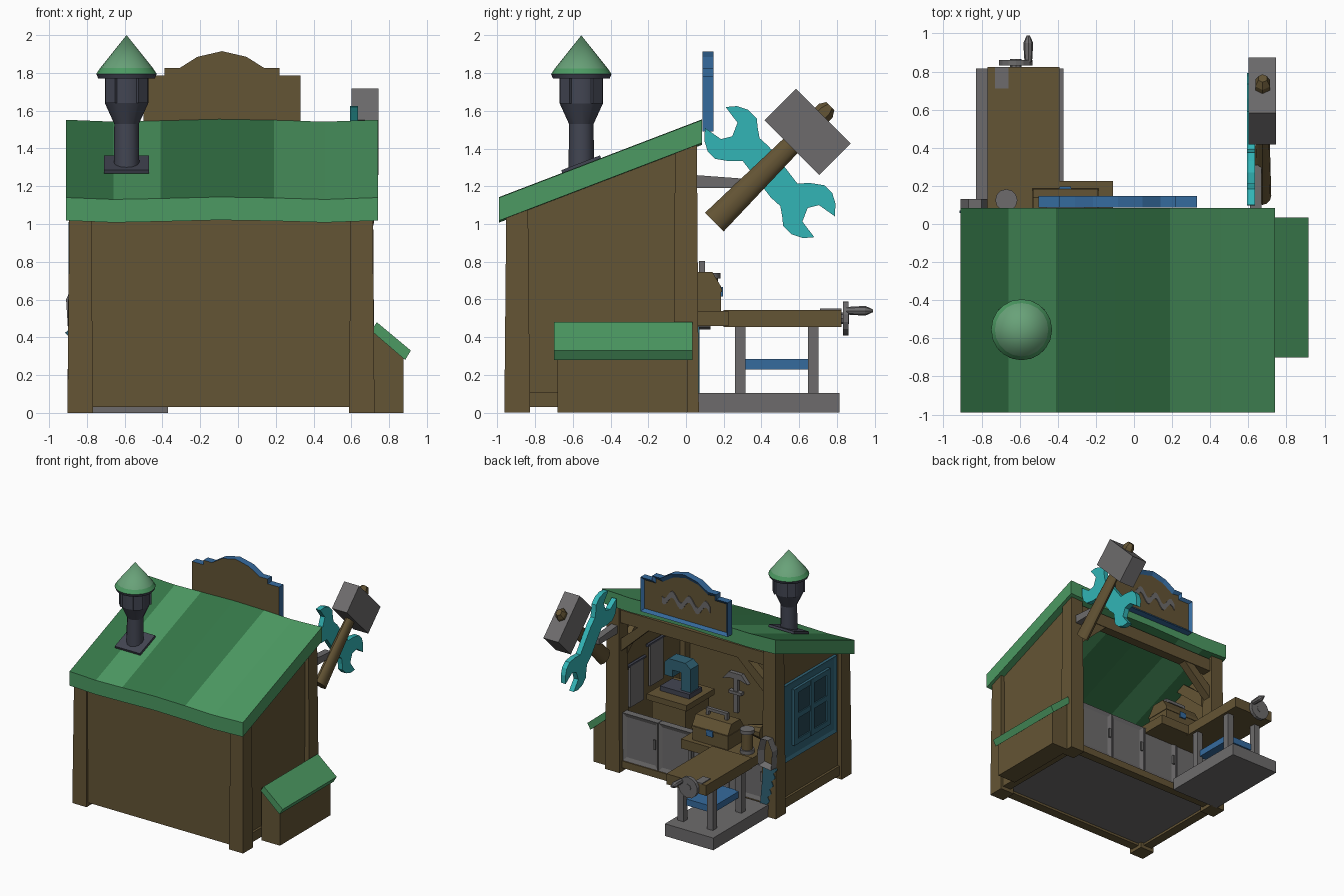
import bpy, bmesh, math
from mathutils import Vector, Matrix

cube = bpy.data.objects.get("Cube")
if cube:
    bpy.data.objects.remove(cube)


def material(name, r, g, b):
    m = bpy.data.materials.new(name)
    m.use_nodes = True
    m.diffuse_color = (r, g, b, 1)
    m.node_tree.nodes["Principled BSDF"].inputs["Base Color"].default_value = (r, g, b, 1)
    return m


WOOD = material("brown wood", .127, .089, .035)
GREEN = material("roof green", .072, .32, .122)
DARKGREEN = material("dark roof green", .036, .185, .065)
PALE = material("pale green", .14, .36, .19)
GRAY = material("gray metal", .153, .148, .15)
IRON = material("dark iron", .055, .06, .085)
BLUE = material("sign blue", .036, .145, .34)
TEAL = material("bright teal", .032, .46, .47)
STEEL = material("window blue", .03, .125, .18)
GLASS = material("dark window glass", .018, .06, .085)


def finish(name, bm, *mats):
    bmesh.ops.recalc_face_normals(bm, faces=bm.faces)
    me = bpy.data.meshes.new(name)
    bm.to_mesh(me)
    bm.free()
    for m in mats:
        me.materials.append(m)
    ob = bpy.data.objects.new(name, me)
    bpy.context.collection.objects.link(ob)
    return ob


def box(name, x, y, z, mat, taper=0, rot=None):
    """Box from three (low, high) ranges; taper shrinks the top, rot turns it about its centre."""
    bm = bmesh.new()
    bmesh.ops.create_cube(bm, size=1)
    mid = Vector([(a + b) / 2 for a, b in (x, y, z)])
    for v in bm.verts:
        k = 1 - taper if v.co.z > 0 else 1
        v.co = Vector((v.co.x * (x[1] - x[0]) * k, v.co.y * (y[1] - y[0]) * k, v.co.z * (z[1] - z[0])))
        if rot:
            v.co = rot @ v.co
        v.co += mid
    return finish(name, bm, mat)


def prism(name, pts, axis, lo, hi, *mats):
    """Outline in the other two axes, pushed along the given axis."""
    bm = bmesh.new()
    i = "xyz".index(axis)
    rings = []
    for t in (lo, hi):
        rings.append([bm.verts.new(p[:i] + (t,) + p[i:]) for p in pts])
    a, b = rings
    bm.faces.new(a)
    bm.faces.new(b)
    for k in range(len(a)):
        j = (k + 1) % len(a)
        bm.faces.new((a[k], a[j], b[j], b[k]))
    return finish(name, bm, *mats)


def rod(name, p0, p1, r0, r1, n, mat, smooth=False, flat=1):
    p0, p1 = Vector(p0), Vector(p1)
    d = p1 - p0
    turn = d.to_track_quat("Z", "Y").to_matrix().to_4x4()
    bm = bmesh.new()
    bmesh.ops.create_cone(bm, cap_ends=True, segments=n, radius1=r0, radius2=r1, depth=d.length,
                          matrix=Matrix.Translation((p0 + p1) / 2) @ turn)
    for v in bm.verts:
        v.co.x = p0.x + (v.co.x - p0.x) * flat
    bmesh.ops.remove_doubles(bm, verts=bm.verts, dist=1e-5)
    ob = finish(name, bm, mat)
    if smooth:
        bpy.ops.object.select_all(action="DESELECT")
        ob.select_set(True)
        bpy.context.view_layer.objects.active = ob
        bpy.ops.object.shade_smooth_by_angle(angle=math.radians(40))
    return ob


def sink(ob, axis, sign, width, depth, slot=0):
    """Inset and push in the face that looks along the axis."""
    bm = bmesh.new()
    bm.from_mesh(ob.data)
    face = [f for f in bm.faces if f.normal[axis] * sign > .9]
    bmesh.ops.inset_region(bm, faces=face, thickness=width, depth=-depth)
    for f in face:
        f.material_index = slot
    bm.to_mesh(ob.data)
    bm.free()


SLOPE = .383


def under(y):
    return 1.03 + (y + .99) * SLOPE


# Corner posts
for side, x in (("right", -.835), ("left", .655)):
    for end, y in (("front", -.895), ("back", 0)):
        box(f"{side}_{end}_post", (x - .068, x + .068), (y - .068, y + .068), (0, under(y) + .01), WOOD, .15)

# Walls, sills and floor
for name, x in (("right", -.86), ("left", .64)):
    prism(f"{name}_wall", [(-.9, .05), (0, .05), (0, under(0)), (-.9, under(-.9))], "x", x, x + .04, WOOD)
    box(f"{name}_sill", (x - .02, x + .06), (-.9, 0), (.03, .11), WOOD)
box("front_wall", (-.84, .66), (-.94, -.9), (.03, under(-.93)), WOOD)
box("front_sill", (-.84, .66), (-.935, -.86), (.03, .11), WOOD)
box("back_sill", (-.84, .66), (-.04, .03), (.03, .09), WOOD)
box("floor", (-.84, .66), (-.9, 0), (.05, .09), GRAY)

# Top beam and diagonal braces in the opening
box("back_beam", (-.84, .66), (-.04, .04), (1.28, 1.39), WOOD)
for name, x, s in (("right", -.79, 1), ("left", .61, -1)):
    prism(f"{name}_brace", [(x, 1.02), (x, 1.13), (x + s * .2, 1.3), (x + s * .3, 1.3)], "y", -.035, .035, WOOD)
    prism(f"{name}_side_brace", [(-.05, .98), (-.05, 1.1), (-.28, 1.29), (-.36, 1.25)], "x", x - .02, x + .03, WOOD)

# Wavy striped roof
ridge = [(-.91, 1.14), (-.66, 1.13), (-.41, 1.135), (-.1, 1.143), (.19, 1.138), (.46, 1.13), (.74, 1.14)]
roof = prism("roof", ridge + [(x, z - .122) for x, z in reversed(ridge)], "y", -.99, .085, GREEN, DARKGREEN)
for v in roof.data.vertices:
    v.co.z += (v.co.y + .99) * SLOPE
for f in roof.data.polygons:
    if abs(f.normal.z) > .5 and (f.center.x < -.66 or -.41 < f.center.x < .19):
        f.material_index = 1

# Chimney
cx, cy = -.59, -.555
box("chimney_plate", (cx - .12, cx + .12), (cy - .11, cy + .11), (1.305, 1.325), IRON,
    rot=Matrix.Rotation(math.atan(SLOPE), 3, "X"))
for name, z0, z1, r0, r1, n, m in (
        ("chimney_pipe", 1.27, 1.53, .068, .065, 12, IRON), ("chimney_flare", 1.53, 1.64, .065, .115, 12, IRON),
        ("chimney_drum", 1.64, 1.78, .115, .115, 12, IRON), ("chimney_disc", 1.77, 1.795, .15, .16, 16, IRON),
        ("cap_rim", 1.795, 1.825, .16, .14, 20, GREEN), ("cap_cone", 1.825, 2, .14, 0, 20, PALE)):
    rod(name, (cx, cy, z0), (cx, cy, z1), r0, r1, n, m, True)
for k in range(4):
    a = math.pi / 4 + k * math.pi / 2
    px, py = cx + .108 * math.cos(a), cy + .108 * math.sin(a)
    box(f"drum_vent_{k + 1}", (px - .015, px + .015), (py - .035, py + .035), (1.64, 1.77), IRON,
        rot=Matrix.Rotation(a, 3, "Z"))

# Sign with blue frame and a wavy ornament
half = [(.415, 1.49), (.415, 1.785), (.305, 1.785), (.305, 1.825), (.225, 1.825), (.13, 1.885)]
outline = [(x - .085, z) for x, z in half] + [(-.085, 1.915)] + [(-.085 - x, z) for x, z in reversed(half)]
sign = prism("sign", outline, "y", .087, .147, BLUE, WOOD)
for f in sign.data.polygons:
    f.material_index = int(f.normal.y < -.9)
sink(sign, 1, 1, .035, .02, 1)
wave = [(-.32 + k * .019, 1.64 + .04 * math.sin(k * .75)) for k in range(25)]
prism("sign_ornament", wave + [(x, z + .055) for x, z in reversed(wave)], "y", .126, .134, GRAY)

# Window on the right wall
pane = box("window_panel", (-.885, -.85), (-.79, -.07), (.42, 1.08), STEEL)
sink(pane, 0, -1, .04, .012)
box("window_glass", (-.885, -.86), (-.66, -.22), (.55, .99), GLASS)
for y in (-.66, -.44, -.22):
    box("window_upright", (-.897, -.87), (y - .025, y + .025), (.53, 1.01), STEEL)
for z in (.55, .77, .99):
    box("window_crossbar", (-.895, -.87), (-.68, -.2), (z - .022, z + .022), STEEL)

# Side chest with slanted lid
prism("side_chest", [(.7, 0), (.875, 0), (.875, .31), (.7, .45)], "y", -.68, .01, WOOD)
prism("chest_lid", [(.735, .48), (.915, .33), (.885, .28), (.705, .435)], "y", -.7, .035, GREEN)

# Cabinet doors in the opening
for k in range(4):
    x = .59 - k * .34
    door = box(f"cabinet_door_{k + 1}", (x - .335, x), (-.04, .02), (.09, .5), GRAY)
    sink(door, 1, 1, .045, .012)
    box("door_pull", (x - .32, x - .3), (.02, .035), (.27, .35), GRAY)

# Counter and work table on a platform
box("counter", (-.77, -.11), (-.15, .225), (.46, .54), WOOD)
box("table_top", (-.77, -.39), (.2, .825), (.455, .545), WOOD)
box("vise_plate", (-.73, -.66), (.71, .825), (.54, .552), GRAY)
box("platform", (-.83, -.37), (.06, .815), (0, .105), GRAY)
for x in (-.72, -.44):
    for y in (.287, .675):
        box("table_leg", (x - .028, x + .028), (y - .028, y + .028), (.1, .46), GRAY)
box("table_shelf", (-.72, -.44), (.3, .66), (.23, .285), BLUE)

# Crank wheel
rod("crank_wheel", (-.62, .832, .5), (-.62, .861, .5), .09, .09, 14, GRAY)
rod("crank_axle", (-.62, .8, .5), (-.62, .865, .5), .03, .03, 8, GRAY)
rod("crank_handle", (-.555, .85, .54), (-.555, .95, .54), .02, .026, 8, GRAY)
rod("crank_handle_tip", (-.555, .95, .54), (-.555, .99, .54), .026, .008, 8, GRAY)

# Toolbox
prism("toolbox", [(-.03, .54), (.185, .54), (.185, .67), (.14, .745), (.02, .745), (-.03, .67)],
      "x", -.53, -.19, WOOD)
box("toolbox_band", (-.535, -.185), (-.035, .19), (.64, .66), WOOD)
box("toolbox_latch", (-.39, -.33), (.18, .197), (.615, .665), BLUE)
for x in (-.45, -.27):
    box("handle_end", (x - .012, x + .012), (.07, .1), (.74, .8), GRAY)
box("toolbox_handle", (-.46, -.26), (.07, .1), (.78, .805), GRAY)

# Canister and a tapered log behind it
rod("canister", (-.67, .125, .54), (-.67, .125, .72), .045, .045, 12, WOOD, True)
for z in (.54, .71):
    rod("canister_rim", (-.67, .125, z), (-.67, .125, z + .03), .058, .058, 12, GRAY, True)
rod("tapered_log", (-.5, -.09, .62), (-.68, -.09, .63), .03, .065, 10, WOOD)

# Saw hung on the back post
blade = [(-.87, .46), (-.79, .46), (-.755, .1), (-.8, .08)]
teeth = [(-.81 - k * .009 - (k % 2) * .025, .1 + k * .036) for k in range(1, 10)]
prism("saw_blade", blade + teeth, "y", .058, .072, STEEL)
ring = [(-.9, .44), (-.78, .455), (-.77, .58), (-.8, .69), (-.87, .69), (-.91, .6)]
grip = prism("saw_handle", ring, "y", .055, .13, GRAY, WOOD)
sink(grip, 1, 1, .035, .05, 1)

# Large wrench: one end, turned half round for the other
my, mz = .445, 1.275
end = [(.59, 1.215), (.66, 1.217), (.735, 1.205), (.775, 1.165), (.792, 1.11), (.79, 1.04), (.705, 1.1),
       (.645, 1.085), (.617, 1.013), (.68, .93), (.62, .925), (.56, .945), (.515, .99), (.51, 1.04),
       (.5, 1.095), (.45, 1.14)]
prism("wrench", end + [(2 * my - y, 2 * mz - z) for y, z in end], "x", .592, .636, TEAL)
prism("tool_bracket", [(.04, 1.19), (.31, 1.19), (.31, 1.24), (.04, 1.26)], "x", .61, .67, GRAY)

# Large hammer
rod("hammer_handle", (.675, .15, 1.01), (.675, .64, 1.5), .07, .05, 12, WOOD, True, .65)
rod("hammer_handle_end", (.675, .64, 1.5), (.675, .74, 1.6), .052, .052, 6, WOOD, flat=.85)
rod("hammer_handle_tip", (.675, .74, 1.6), (.675, .765, 1.625), .052, .03, 6, WOOD, flat=.85)
box("hammer_head", (.602, .745), (.44, .85), (1.37, 1.607), GRAY, rot=Matrix.Rotation(math.radians(-45), 3, "X"))

# Indoor stand with a sewing machine
box("stand", (.2, .52), (-.6, -.28), (.09, .52), WOOD)
box("stand_top", (.17, .55), (-.63, -.25), (.52, .57), WOOD)
box("machine_base", (.22, .5), (-.53, -.36), (.57, .61), IRON)
prism("machine_body", [(.23, .61), (.32, .61), (.32, .76), (.4, .76), (.4, .7), (.48, .7), (.48, .81),
                       (.44, .85), (.28, .85), (.23, .81)], "y", -.5, -.39, STEEL)

# Towels on the left wall and a pick on the front wall
for y, z in ((-.2, .85), (-.47, .93)):
    box("towel", (.605, .625), (y - .09, y + .09), (z - .36, z), GRAY)
    rod("towel_rail", (.615, y - .12, z), (.615, y + .12, z), .015, .015, 6, IRON)
box("pick_handle", (.12, .155), (-.9, -.87), (.28, .58), GRAY)
prism("pick_head", [(.02, .55), (.08, .62), (.2, .62), (.26, .55), (.19, .57), (.09, .57)], "y", -.9, -.865, GRAY)
box("pick_rest", (.08, .2), (-.9, -.86), (.44, .465), GRAY)
